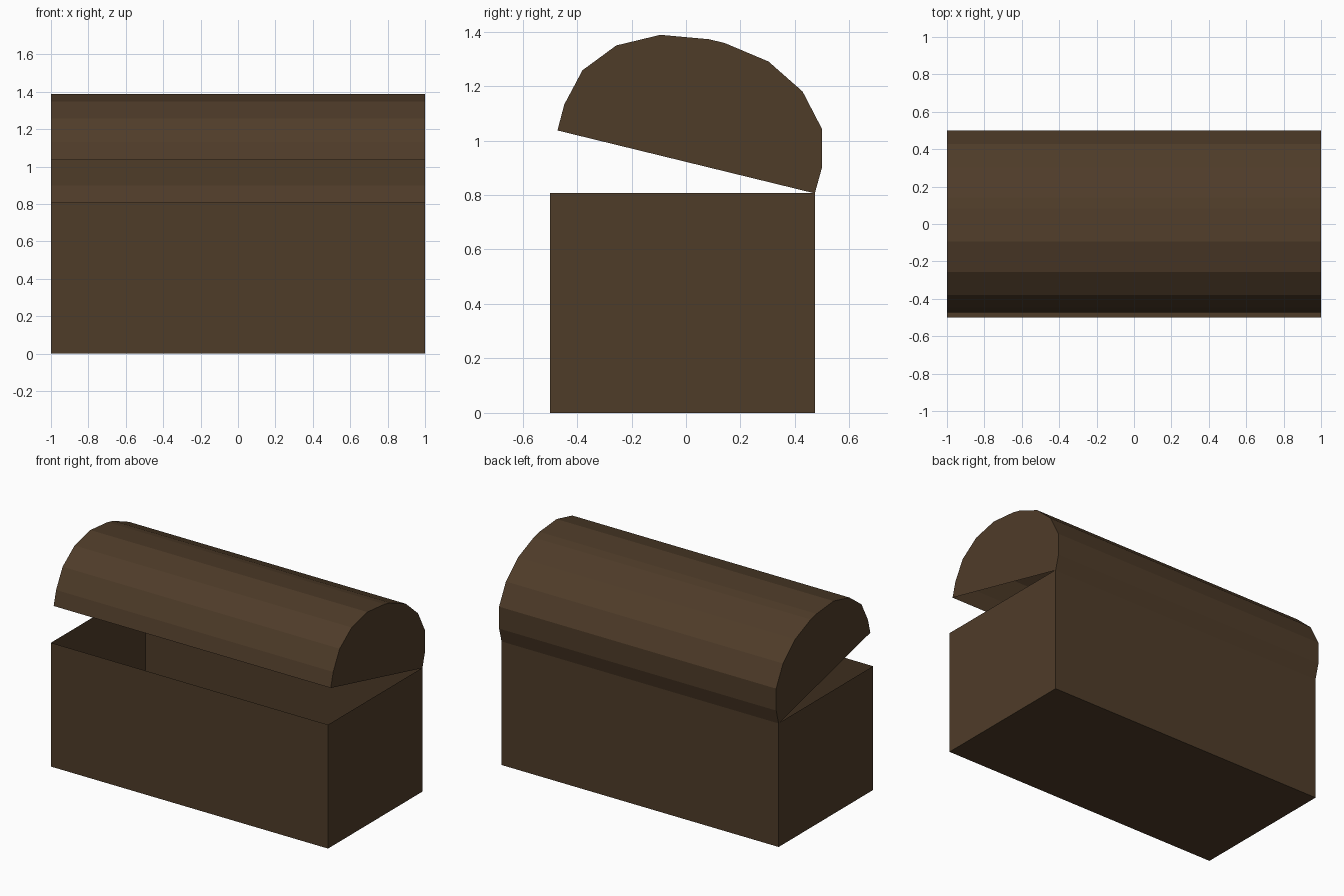
import bpy, bmesh

if "Cube" in bpy.data.objects:
    bpy.data.objects.remove(bpy.data.objects["Cube"])

wood = bpy.data.materials.new("dark brown wood")
wood.diffuse_color = (0.078, 0.045, 0.022, 1)
wood.use_nodes = True
wood.node_tree.nodes["Principled BSDF"].inputs["Base Color"].default_value = wood.diffuse_color


def extruded_shell(name, profile, open_edge):
    """Sweep a (y, z) profile from x=-1 to x=1, leaving one profile edge open."""
    bm = bmesh.new()
    left = [bm.verts.new((-1, y, z)) for y, z in profile]
    right = [bm.verts.new((1, y, z)) for y, z in profile]
    n = len(profile)
    bm.faces.new(left)
    bm.faces.new(right[::-1])
    for i in range(n):
        if i != open_edge:
            j = (i + 1) % n
            bm.faces.new((left[j], left[i], right[i], right[j]))
    # orient faces outward, away from the shell's middle
    cy = sum(p[0] for p in profile) / n
    cz = sum(p[1] for p in profile) / n
    bm.normal_update()
    for f in bm.faces:
        c = f.calc_center_median()
        c.y -= cy
        c.z -= cz
        if f.normal.dot(c) < 0:
            f.normal_flip()
    mesh = bpy.data.meshes.new(name)
    bm.to_mesh(mesh)
    bm.free()
    mesh.materials.append(wood)
    ob = bpy.data.objects.new(name, mesh)
    bpy.context.collection.objects.link(ob)
    return ob


# Chest body: thin-walled box, open at the top
extruded_shell("chest_body",
               [(-0.5, 0.808), (-0.5, 0), (0.473, 0), (0.473, 0.808)], 3)

# Barrel lid: hollow faceted arch, tilted open about the rear hinge
extruded_shell("chest_lid",
               [(-0.472, 1.037), (-0.447, 1.132), (-0.38, 1.258), (-0.256, 1.349),
                (-0.094, 1.388), (0.083, 1.372), (0.142, 1.358), (0.303, 1.290),
                (0.428, 1.180), (0.499, 1.043), (0.499, 0.900), (0.473, 0.806)], 11)
